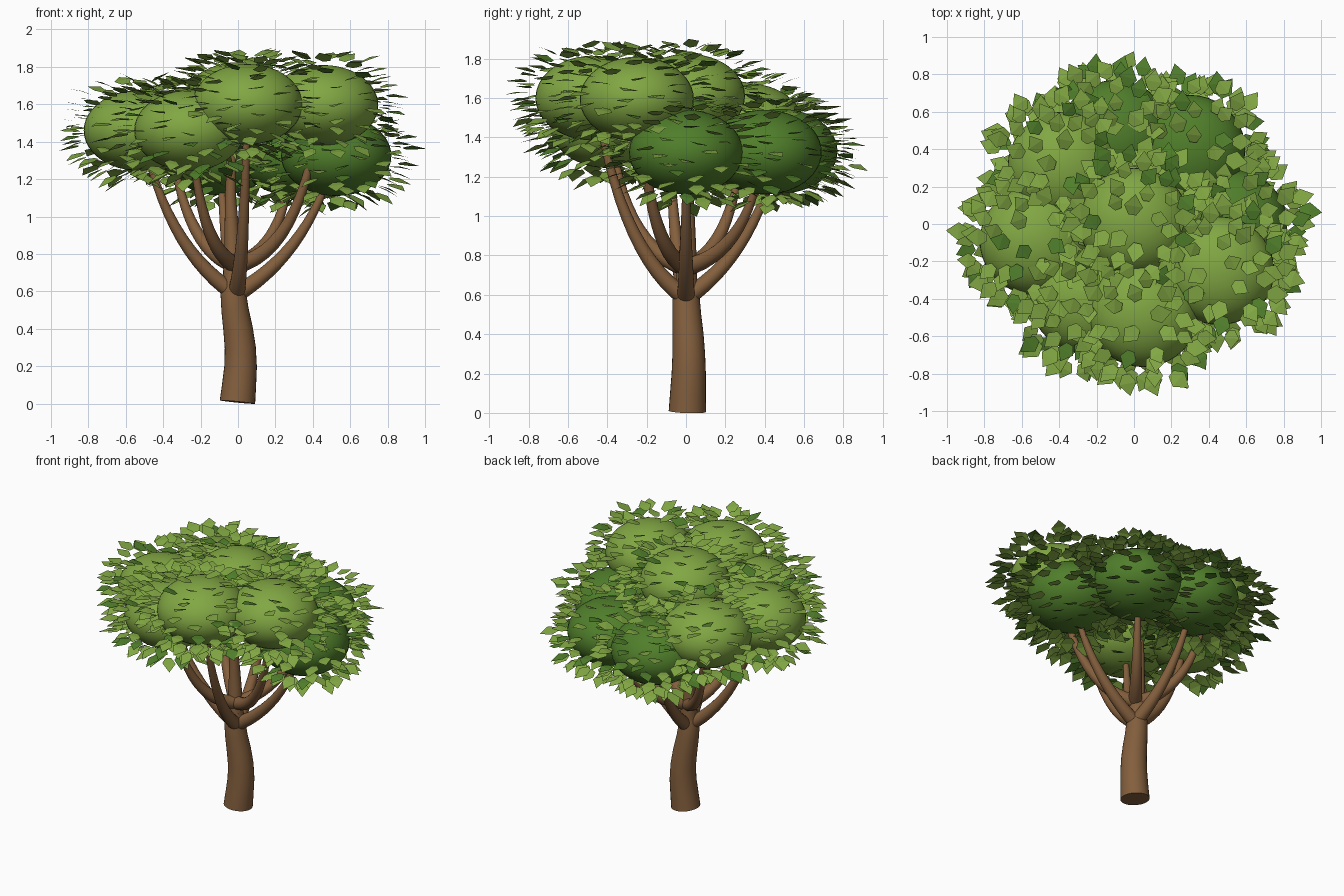
import bpy, bmesh, math, random
from mathutils import Vector

if "Cube" in bpy.data.objects:
    bpy.data.objects.remove(bpy.data.objects["Cube"])

random.seed(7)


def material(name, rgb):
    m = bpy.data.materials.new(name)
    m.diffuse_color = (*rgb, 1)
    m.use_nodes = True
    m.node_tree.nodes["Principled BSDF"].inputs["Base Color"].default_value = m.diffuse_color
    return m


BARK = material("bark brown", (0.23, 0.115, 0.047))
LIGHT = material("light green", (0.22, 0.385, 0.056))
DARK = material("dark green", (0.08, 0.21, 0.024))


def finish(bm, name, mats, smooth):
    me = bpy.data.meshes.new(name)
    bm.to_mesh(me)
    bm.free()
    for m in mats:
        me.materials.append(m)
    for p in me.polygons:
        p.use_smooth = smooth
    ob = bpy.data.objects.new(name, me)
    bpy.context.collection.objects.link(ob)
    return ob


def tube(name, pts, radii, sides=18):
    """Round tapering tube along a path, with closed ends."""
    bm = bmesh.new()
    rings = []
    for i, p in enumerate(pts):
        t = (pts[min(i + 1, len(pts) - 1)] - pts[max(i - 1, 0)]).normalized()
        ref = Vector((0, 1, 0)) if abs(t.y) < 0.6 else Vector((1, 0, 0))
        if i == 0:
            u = t.cross(ref).normalized()
        else:
            u = (u - t * u.dot(t)).normalized()
        v = t.cross(u)
        rings.append([bm.verts.new(p + radii[i] * (u * math.cos(a) + v * math.sin(a)))
                      for a in (2 * math.pi * k / sides for k in range(sides))])
    for r0, r1 in zip(rings, rings[1:]):
        for k in range(sides):
            j = (k + 1) % sides
            bm.faces.new((r0[k], r0[j], r1[j], r1[k]))
    bm.faces.new(rings[0][::-1])
    bm.faces.new(rings[-1])
    ob = finish(bm, name, [BARK], True)
    bpy.context.view_layer.objects.active = ob
    ob.select_set(True)
    bpy.ops.object.shade_smooth_by_angle(angle=math.radians(40))
    ob.select_set(False)


# Trunk: gentle S-bend, narrowing upward
trunk = [(-0.003, 0.007, 0.008), (0.006, 0.01, 0.1), (0.014, 0.014, 0.2), (0.012, 0.014, 0.3),
         (0.0, 0.01, 0.4), (-0.016, 0.004, 0.5), (-0.026, 0.0, 0.6), (-0.022, 0.0, 0.68)]
tube("trunk", [Vector(p) for p in trunk],
     [0.095, 0.091, 0.087, 0.083, 0.079, 0.073, 0.068, 0.052], 28)

# Foliage clumps: centre, dark or light
CLUMPS = [((0.525, 0.0, 1.325), DARK), ((0.30, 0.40, 1.325), DARK), ((-0.10, 0.48, 1.33), DARK),
          ((-0.38, 0.31, 1.46), LIGHT), ((-0.53, -0.09, 1.46), LIGHT), ((-0.26, -0.40, 1.46), LIGHT),
          ((0.05, -0.475, 1.60), LIGHT), ((0.455, -0.25, 1.595), LIGHT), ((0.0, 0.01, 1.61), LIGHT)]
SIZE = Vector((0.295, 0.29, 0.215))

for i, (c, mat) in enumerate(CLUMPS):
    bm = bmesh.new()
    bmesh.ops.create_uvsphere(bm, u_segments=40, v_segments=24, radius=1)
    for v in bm.verts:
        v.co = Vector(c) + v.co * SIZE
    finish(bm, f"foliage_clump_{i + 1}", [mat], True)

# Branches: low and high sets alternate, sweeping outward then up into each clump
for i, (c, _) in enumerate(CLUMPS[:-1]):
    c = Vector(c)
    out = Vector((c.x, c.y, 0))
    high = i % 2
    start = Vector((-0.01, 0, 0.74 if high else 0.585))
    end = out * 0.93 + Vector((0, 0, c.z - 0.1))
    bend = out * (0.72 if high else 0.66) + Vector((0, 0, start.z + (0.07 if high else 0.21)))
    ts = [k / 12 for k in range(13)]
    tube(f"branch_{i + 1}",
         [start * (1 - t) ** 2 + bend * 2 * t * (1 - t) + end * t * t for t in ts],
         [0.046 - 0.03 * t for t in ts])

# Central leader under the middle clump
tube("centre_branch", [Vector((-0.024, 0, 0.62)), Vector((-0.03, 0.01, 0.85)),
                       Vector((-0.04, 0.01, 1.1)), Vector((-0.03, 0.01, 1.5))],
     [0.06, 0.042, 0.03, 0.02])


def inside(p, skip):
    return any(j != skip and sum(((p[k] - c[k]) / SIZE[k]) ** 2 for k in range(3)) < 0.95
               for j, (c, _) in enumerate(CLUMPS))


# Loose leaves: pointed blades hovering round every clump, pointing outward
bm = bmesh.new()
COUNT = 130
for i, (c, _) in enumerate(CLUMPS):
    for k in range(COUNT):
        z = 1 - 2 * (k + 0.5) / COUNT
        a = k * 2.39996 + i + random.uniform(-0.2, 0.2)
        r = math.sqrt(1 - z * z)
        n = Vector((r * math.cos(a), r * math.sin(a), z))
        base = Vector(c) + n * SIZE * random.uniform(1.06, 1.27)
        if inside(base, i):
            continue
        turn = a + random.uniform(-0.6, 0.6)
        d = Vector((math.cos(turn), math.sin(turn), 0.5 * z + random.uniform(-0.1, 0.1))).normalized()
        side = d.cross(Vector((0, 0, 1))).normalized()
        side = (side + Vector((0, 0, random.uniform(-0.25, 0.25)))).normalized()
        s = random.uniform(0.95, 1.2)
        drop = Vector((0, 0, -0.012))
        outline = [(-0.018, 0), (0.018, 0), (0.043, 0.045), (0, 0.105), (-0.043, 0.045)]
        vs = [bm.verts.new(base + (side * x + d * y) * s + (drop if y > 0.1 else Vector()))
              for x, y in outline]
        dark = random.random() < 0.16
        for part in ((vs[0], vs[1], vs[2], vs[4]), (vs[4], vs[2], vs[3])):
            f = bm.faces.new(part)
            f.material_index = int(dark)
bm.normal_update()
for f in bm.faces:
    if f.normal.z < 0:
        f.normal_flip()
finish(bm, "leaves", [LIGHT, DARK], False)
